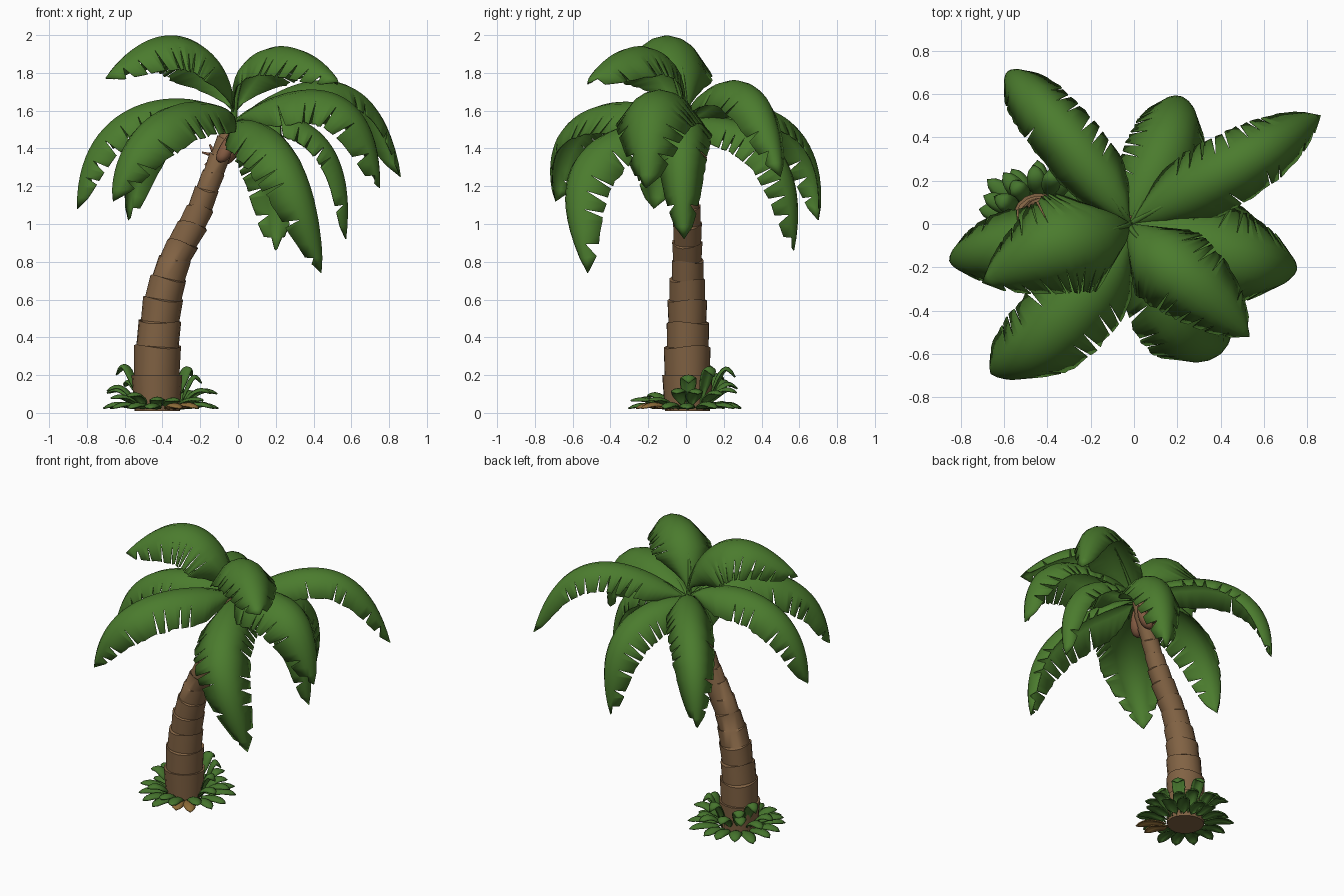
import bpy, bmesh, math, random
from mathutils import Vector

random.seed(4)
if "Cube" in bpy.data.objects:
    bpy.data.objects.remove(bpy.data.objects["Cube"], do_unlink=True)


def material(name, rgb):
    mat = bpy.data.materials.new(name)
    mat.use_nodes = True
    mat.diffuse_color = (*rgb, 1)
    mat.node_tree.nodes["Principled BSDF"].inputs["Base Color"].default_value = (*rgb, 1)
    return mat


LEAF = material("leaf green", (0.07, 0.2, 0.027))
GRASS = material("undergrowth green", (0.06, 0.175, 0.026))
BARK = material("bark brown", (0.22, 0.123, 0.057))
HUSK = material("husk brown", (0.22, 0.1, 0.052))
DRY = material("dry leaf tan", (0.27, 0.15, 0.04))


def finish(name, bm, mat, angle=50):
    mesh = bpy.data.meshes.new(name)
    bm.to_mesh(mesh)
    bm.free()
    mesh.materials.append(mat)
    for poly in mesh.polygons:
        poly.use_smooth = True
    mesh.set_sharp_from_angle(angle=math.radians(angle))
    obj = bpy.data.objects.new(name, mesh)
    bpy.context.collection.objects.link(obj)
    return obj


def through(points, t):
    """Smooth cubic passing through four evenly spaced points."""
    total = Vector((0, 0, 0))
    for i, p in enumerate(points):
        weight = 1.0
        for j in range(4):
            if j != i:
                weight *= (3 * t - j) / (i - j)
        total += Vector(p) * weight
    return total


def blade(name, points, half, mat, steps=32, droop=0.8, torn=True, thick=0.006):
    """Arched leaf along a path, with slits torn into its edges."""
    heading = Vector(points[3]) - Vector(points[0])
    side = heading.cross(Vector((0, 0, 1))).normalized()
    columns = (0, 0.28, 0.5, 1) if torn else (0, 0.5, 1)
    bm = bmesh.new()

    def point(t, v, sign, jag):
        u = t + 0.07 * v * (1 - t)
        tangent = through(points, u + 0.01) - through(points, u - 0.01)
        up = side.cross(tangent).normalized()
        grow = min(1, t / 0.36)
        width = half * max(0.05, grow * (2 - grow)) * max(0, 1 - t ** 5) ** 0.6
        reach = v * width * jag
        return through(points, u) + side * sign * reach - up * droop * v * reach

    spine = [bm.verts.new(through(points, i / steps)) for i in range(steps + 1)]
    for sign in (-1, 1):
        grid = []
        for i in range(steps + 1):
            jag = random.uniform(0.97, 1.04) if torn else 1
            row = [spine[i]]
            row += [bm.verts.new(point(i / steps, v, sign, jag)) for v in columns[1:]]
            grid.append(row)
        since = 0
        for i in range(steps):
            since += 1
            slit = torn and i > steps * 0.3 and since > 1 and random.random() < 0.2 + 0.4 * i / steps
            for c in range(len(columns) - 1):
                a, b = grid[i][c], grid[i + 1][c]
                d, e = grid[i + 1][c + 1], grid[i][c + 1]
                if slit and c == len(columns) - 2:
                    e = bm.verts.new(e.co.lerp(d.co, random.uniform(0.4, 0.9)))
                    since = 0
                face = [a, b, d, e]
                bm.faces.new(face if sign > 0 else face[::-1])
    bmesh.ops.remove_doubles(bm, verts=bm.verts, dist=0.0005)
    bmesh.ops.recalc_face_normals(bm, faces=bm.faces)
    obj = finish(name, bm, mat, 60)
    solid = obj.modifiers.new("thickness", "SOLIDIFY")
    solid.thickness = thick
    solid.offset = 0


def tube(name, path, start, end, mat):
    """Tapered round stalk."""
    curve = bpy.data.curves.new(name, "CURVE")
    curve.dimensions = "3D"
    curve.bevel_depth = 1
    curve.bevel_resolution = 1
    curve.use_fill_caps = True
    spline = curve.splines.new("POLY")
    spline.points.add(len(path) - 1)
    for i, p in enumerate(path):
        spline.points[i].co = (*p, 1)
        spline.points[i].radius = start + (end - start) * i / (len(path) - 1)
    curve.materials.append(mat)
    obj = bpy.data.objects.new(name, curve)
    bpy.context.collection.objects.link(obj)


# Leaning trunk made of stacked, flaring bark rings
rings = [(0.01, -0.43, 0.128), (0.2, -0.432, 0.128), (0.35, -0.428, 0.119), (0.48, -0.415, 0.107),
         (0.6, -0.398, 0.101), (0.71, -0.37, 0.09), (0.81, -0.335, 0.08), (0.9, -0.292, 0.077),
         (1.0, -0.24, 0.073), (1.09, -0.2, 0.066), (1.18, -0.165, 0.059), (1.27, -0.13, 0.055),
         (1.36, -0.095, 0.052), (1.45, -0.06, 0.047), (1.55, -0.025, 0.036)]
SIDES = 18
bm = bmesh.new()
loops = []
for k in range(len(rings) - 1):
    low, high = rings[k], rings[k + 1]
    lean = (high[1] - low[1]) / (high[0] - low[0])
    phase = random.uniform(0, 6)
    for (z, x, r), swell in ((low, 0.94), (high, 1.05)):
        loop = []
        for s in range(SIDES):
            a = math.tau * s / SIDES
            wave = 0.01 * math.sin(2 * a + phase) if 0 < k and swell > 1 else 0
            rad = r * swell * (1 + 0.02 * math.sin(3 * a + phase))
            dx = rad * math.cos(a)
            drop = -dx * lean * 0.6 if k > 0 else 0
            loop.append(bm.verts.new((x + dx, 0.008 + rad * math.sin(a), z + drop + wave)))
        loops.append(loop)
for lower, upper in zip(loops, loops[1:]):
    for s in range(SIDES):
        n = (s + 1) % SIDES
        bm.faces.new((lower[s], lower[n], upper[n], upper[s]))
bm.faces.new(loops[0][::-1])
bm.faces.new(loops[-1])
finish("trunk", bm, BARK, 40)

# Crown of fronds: two path points, tip, half width
crown = Vector((-0.02, 0, 1.53))
fronds = {
    "top_right": ((-0.12, -0.03, 1.87), (-0.38, -0.11, 1.995), (-0.7, -0.27, 1.77), 0.24),
    "top_left": ((0.06, -0.1, 1.85), (0.27, -0.28, 1.935), (0.53, -0.52, 1.75), 0.2),
    "back_left_long": ((0.22, 0.13, 1.7), (0.58, 0.33, 1.73), (0.86, 0.5, 1.25), 0.165),
    "left_wide": ((0.22, -0.09, 1.68), (0.57, -0.19, 1.66), (0.75, -0.21, 1.19), 0.22),
    "front_left": ((0.09, -0.22, 1.54), (0.28, -0.55, 1.35), (0.44, -0.52, 0.74), 0.19),
    "front_right": ((-0.17, -0.25, 1.64), (-0.45, -0.57, 1.56), (-0.66, -0.69, 1.12), 0.21),
    "right": ((-0.28, -0.06, 1.66), (-0.66, -0.13, 1.55), (-0.85, -0.17, 1.08), 0.18),
    "back_right": ((-0.18, 0.23, 1.64), (-0.45, 0.56, 1.52), (-0.58, 0.7, 1.02), 0.15),
    "back": ((0.08, 0.2, 1.56), (0.2, 0.49, 1.39), (0.2, 0.57, 0.86), 0.18),
    "left_low": ((0.2, 0.0, 1.58), (0.48, -0.02, 1.43), (0.57, -0.01, 0.92), 0.14),
}
for name, (p1, p2, tip, half) in fronds.items():
    path = (crown, p1, p2, tip)
    blade(name + "_frond", path, half, LEAF)
    stalk = [through(path, i / 14) - Vector((0, 0, 0.006)) for i in range(7)]
    tube(name + "_stalk", stalk, 0.017, 0.003, LEAF)

# Teardrop pods hanging under the crown
for i, (x, y, z) in enumerate(((-0.06, -0.05, 1.41), (-0.035, 0.06, 1.4))):
    bm = bmesh.new()
    bmesh.ops.create_uvsphere(bm, u_segments=14, v_segments=10, radius=1)
    for v in bm.verts:
        taper = 0.037 * (1 - 0.5 * v.co.z)
        lift = v.co.z * 0.085
        v.co = (x + v.co.x * taper + lift * 0.35, y + v.co.y * taper - lift * y * 4, z + lift)
    finish(f"pod_{i + 1}", bm, HUSK)

# Dry flower stalks spreading from the back of the trunk top
hub = Vector((-0.12, 0.04, 1.36))
across, out = Vector((0.7, 0.7, 0)), Vector((-0.03, 0.03, 0))
for i in range(5):
    a = math.tau * i / 5 + 0.3
    end = hub + out + across * 0.06 * math.cos(a) + Vector((0, 0, 0.06 * math.sin(a)))
    tube(f"flower_stalk_{i + 1}", [hub, end], 0.014, 0.005, HUSK)

# Undergrowth: low spreading leaves, then upright ones, taller at the back
foot = Vector((-0.415, 0.005, 0))
for ring, (count, spread, height) in enumerate(((15, 0.32, 0.035), (13, 0.3, 0.12), (9, 0.25, 0.2))):
    for i in range(count):
        a = math.tau * (i + 0.5 * ring + random.uniform(-0.2, 0.2)) / count
        out = Vector((math.cos(a), math.sin(a), 0))
        if ring == 2 and out.y < -0.3:
            continue
        far = spread * random.uniform(0.88, 1.04)
        top = height * random.uniform(0.75, 1.1) * (1 + 0.12 * out.y - 0.1 * out.x)
        if ring == 1 and out.y < -0.5:
            top *= 0.7
        path = [foot + out * (0.11 + (far - 0.11) * f) + Vector((0, 0, 0.02 + top * h))
                for f, h in ((0, 0), (0.3, 0.75), (0.65, 1.05), (1, 0.8 if ring else 0.1))]
        dry = ring == 0 and abs(a - math.radians(300)) < 0.31
        blade(f"undergrowth_{ring + 1}_{i + 1}", path, 0.042, DRY if dry else GRASS,
              steps=9, droop=0.4, torn=False, thick=0.008)
